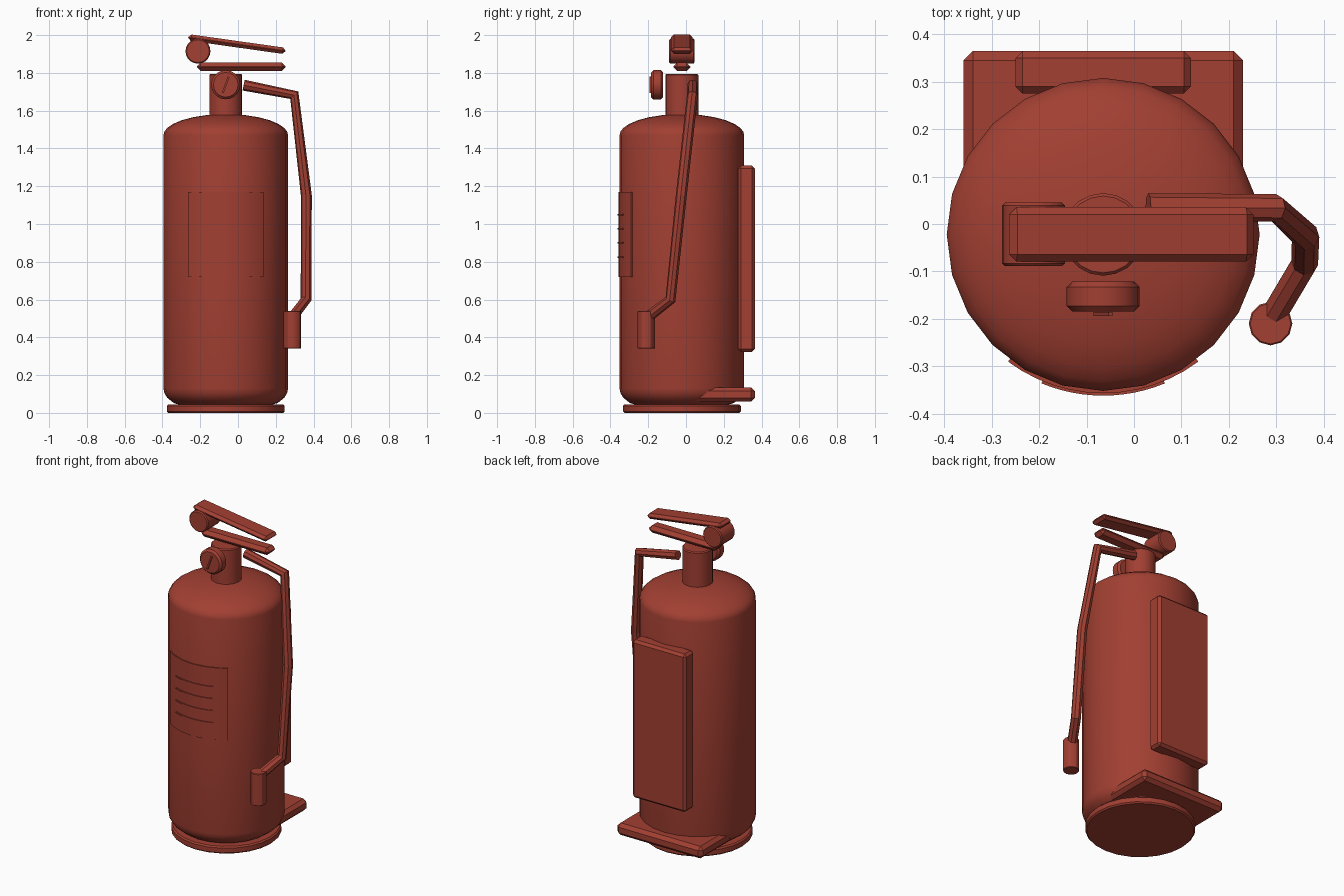
import bpy, bmesh, math
from mathutils import Matrix, Vector

if "Cube" in bpy.data.objects:
    bpy.data.objects.remove(bpy.data.objects["Cube"])

CX, CY = -0.065, -0.022          # axis of the tank
red = bpy.data.materials.new("red_paint")
red.diffuse_color = (0.36, 0.05, 0.032, 1)
red.use_nodes = True
red.node_tree.nodes["Principled BSDF"].inputs["Base Color"].default_value = red.diffuse_color


def finish(name, bm, matrix=None, smooth=True):
    bmesh.ops.recalc_face_normals(bm, faces=bm.faces[:])
    if matrix is not None:
        bm.transform(matrix)
    me = bpy.data.meshes.new(name)
    bm.to_mesh(me)
    bm.free()
    ob = bpy.data.objects.new(name, me)
    bpy.context.collection.objects.link(ob)
    me.materials.append(red)
    if smooth:
        bpy.ops.object.select_all(action='DESELECT')
        ob.select_set(True)
        bpy.context.view_layer.objects.active = ob
        bpy.ops.object.shade_smooth_by_angle(angle=math.radians(30))
    return ob


def lathe(name, profile, sides, matrix):
    """Closed solid of revolution about z from (radius, height) points."""
    bm = bmesh.new()
    rings = [[bm.verts.new((r * math.cos(2 * math.pi * i / sides),
                            r * math.sin(2 * math.pi * i / sides), z))
              for i in range(sides)] for r, z in profile]
    for a, b in zip(rings, rings[1:]):
        for i in range(sides):
            j = (i + 1) % sides
            bm.faces.new((a[i], a[j], b[j], b[i]))
    bm.faces.new(rings[0])
    bm.faces.new(rings[-1])
    return finish(name, bm, matrix)


def disc(r, z0, z1, b):
    """Cylinder profile with chamfered rims."""
    return [(r - b, z0), (r, z0 + b), (r, z1 - b), (r - b, z1)]


def box(name, centre, size, bevel=0, tilt=0):
    bm = bmesh.new()
    bmesh.ops.create_cube(bm, size=1)
    bmesh.ops.scale(bm, vec=size, verts=bm.verts[:])
    if bevel:
        bmesh.ops.bevel(bm, geom=bm.edges[:], offset=bevel, segments=1,
                        profile=0.5, affect='EDGES')
    return finish(name, bm, Matrix.Translation(centre)
                  @ Matrix.Rotation(math.radians(tilt), 4, 'Y'), smooth=False)


def arc_sheet(name, r0, r1, half_angle, z0, z1, steps=12):
    """Thin curved slab wrapped on the front of the tank."""
    bm = bmesh.new()
    cols = []
    for i in range(steps + 1):
        a = math.radians(-90 + half_angle * (2 * i / steps - 1))
        cols.append([bm.verts.new((r * math.cos(a), r * math.sin(a), z))
                     for r, z in ((r0, z0), (r1, z0), (r1, z1), (r0, z1))])
    for a, b in zip(cols, cols[1:]):
        for k in range(4):
            n = (k + 1) % 4
            bm.faces.new((a[k], a[n], b[n], b[k]))
    bm.faces.new(cols[0])
    bm.faces.new(cols[-1])
    return finish(name, bm, Matrix.Translation((CX, CY, 0)))


def at(x, y, z):
    return Matrix.Translation((x, y, z))


axis = at(CX, CY, 0)
to_y = Matrix.Rotation(math.radians(90), 4, 'X')

# Tank with rounded foot and domed shoulder
foot = [(0.25, 0.045), (0.275, 0.052), (0.31, 0.08), (0.325, 0.105), (0.33, 0.13)]
dome = [(0.33 * math.cos(math.radians(a)), 1.47 + 0.112 * math.sin(math.radians(a)))
        for a in (0, 10, 20, 32, 45, 58, 72, 82)]
lathe("tank", foot + dome, 24, axis)
lathe("base_ring", disc(0.312, 0.0, 0.045, 0.008), 24, axis)
lathe("neck", disc(0.087, 1.55, 1.795, 0.006), 20, axis)

# Pressure gauge and needle
lathe("gauge", disc(0.077, -0.032, 0.032, 0.012), 20, at(CX, -0.153, 1.737) @ to_y)
box("gauge_needle", (CX, -0.190, 1.737), (0.01, 0.008, 0.09), tilt=20)

# Squeeze levers and pivot
box("lower_lever", (0.017, CY, 1.832), (0.47, 0.09, 0.045), 0.02)
box("upper_lever", (-0.006, CY, 1.952), (0.52, 0.115, 0.034), 0.0155, tilt=8)
lathe("lever_pivot", disc(0.066, -0.067, 0.067, 0.006), 20, at(-0.212, CY, 1.915) @ to_y)

# Hose: eight-sided tube swept along a bent path
path = [(0.03, 0.036, 1.735), (0.298, 0.034, 1.682), (0.362, -0.025, 1.15),
        (0.36, -0.082, 0.60), (0.287, -0.205, 0.505)]
cu = bpy.data.curves.new("hose_path", 'CURVE')
cu.dimensions = '3D'
cu.bevel_depth = 0.029
cu.bevel_resolution = 2
cu.use_fill_caps = True
sp = cu.splines.new('POLY')
sp.points.add(len(path) - 1)
for p, co in zip(sp.points, path):
    p.co = (*co, 1)
    p.radius = 1
hose = bpy.data.objects.new("hose", cu)
bpy.context.collection.objects.link(hose)
cu.materials.append(red)
sp.use_smooth = False
lathe("nozzle", disc(0.046, 0.34, 0.54, 0.003), 12, at(0.288, -0.21, 0))

# Wall plate and bottom bracket at the back
box("back_plate", (CX, 0.32, 0.816), (0.37, 0.09, 0.985), 0.015)
box("bottom_bracket", (CX, 0.1725, 0.0975), (0.59, 0.385, 0.075), 0.02)

# Label panel with plain raised strips
arc_sheet("label_panel", 0.322, 0.335, 36.8, 0.72, 1.17)
for i in range(4):
    z = 0.825 + 0.075 * i
    arc_sheet(f"label_strip_{i + 1}", 0.334, 0.34, 22.5, z - 0.004, z + 0.004)
